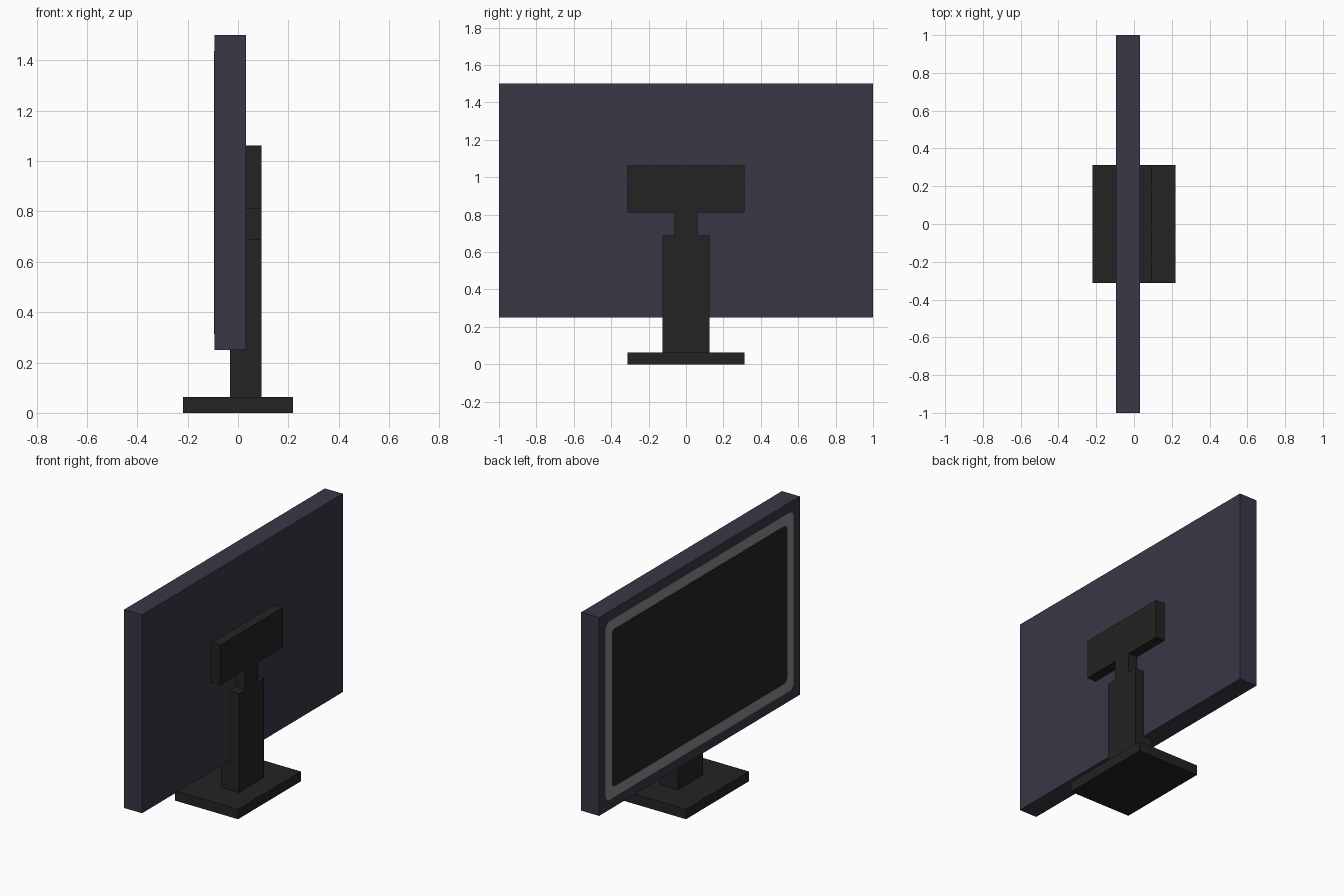
import bpy
import bmesh
import math

if "Cube" in bpy.data.objects:
    bpy.data.objects.remove(bpy.data.objects["Cube"])


def material(name, rgb):
    m = bpy.data.materials.new(name)
    m.diffuse_color = (*rgb, 1.0)
    m.use_nodes = True
    m.node_tree.nodes["Principled BSDF"].inputs["Base Color"].default_value = m.diffuse_color
    return m


CASE = material("slate_purple", (0.041, 0.038, 0.060))
BLACK = material("soft_black", (0.0170, 0.0170, 0.0170))
GREY = material("bezel_grey", (0.25, 0.25, 0.25))


def finish(name, bm, mat):
    bmesh.ops.recalc_face_normals(bm, faces=bm.faces)
    me = bpy.data.meshes.new(name)
    bm.to_mesh(me)
    bm.free()
    me.materials.append(mat)
    ob = bpy.data.objects.new(name, me)
    bpy.context.collection.objects.link(ob)
    return ob


def box(name, x, half_y, z, mat):
    """Box spanning x and z ranges, symmetric in y."""
    bm = bmesh.new()
    bmesh.ops.create_cube(bm, size=1)
    for v in bm.verts:
        v.co = (x[0] if v.co.x < 0 else x[1],
                math.copysign(half_y, v.co.y),
                z[0] if v.co.z < 0 else z[1])
    return finish(name, bm, mat)


def rounded_plate(name, x, half_y, z, radius, mat):
    """Thin rounded rectangle lying on the panel's -x face."""
    bm = bmesh.new()
    cz, half_z = (z[0] + z[1]) / 2, (z[1] - z[0]) / 2
    verts = []
    for q, (sy, sz) in enumerate([(1, 1), (-1, 1), (-1, -1), (1, -1)]):
        for i in range(4):
            a = math.radians(90 * q + 30 * i)
            verts.append(bm.verts.new((x[0],
                                       sy * (half_y - radius) + radius * math.cos(a),
                                       cz + sz * (half_z - radius) + radius * math.sin(a))))
    face = bm.faces.new(verts)
    ext = bmesh.ops.extrude_face_region(bm, geom=[face], use_keep_orig=True)
    for v in ext["geom"]:
        if isinstance(v, bmesh.types.BMVert):
            v.co.x = x[1]
    return finish(name, bm, mat)


# Display housing
box("display_panel", (-0.094, 0.031), 1.0, (0.25, 1.5), CASE)

# Screen border and dark screen on the -x face
rounded_plate("screen_border", (-0.0945, -0.092), 0.9375, (0.3125, 1.4375), 0.04, GREY)
rounded_plate("screen", (-0.0955, -0.092), 0.872, (0.378, 1.372), 0.03, BLACK)

# Stand
box("stand_base", (-0.219, 0.219), 0.3125, (0.0, 0.0625), BLACK)
box("stand_post", (-0.031, 0.094), 0.125, (0.0625, 0.6875), BLACK)
box("stand_neck", (-0.031, 0.094), 0.0625, (0.6875, 0.8125), BLACK)
box("mount_plate", (-0.031, 0.094), 0.3125, (0.8125, 1.0625), BLACK)
